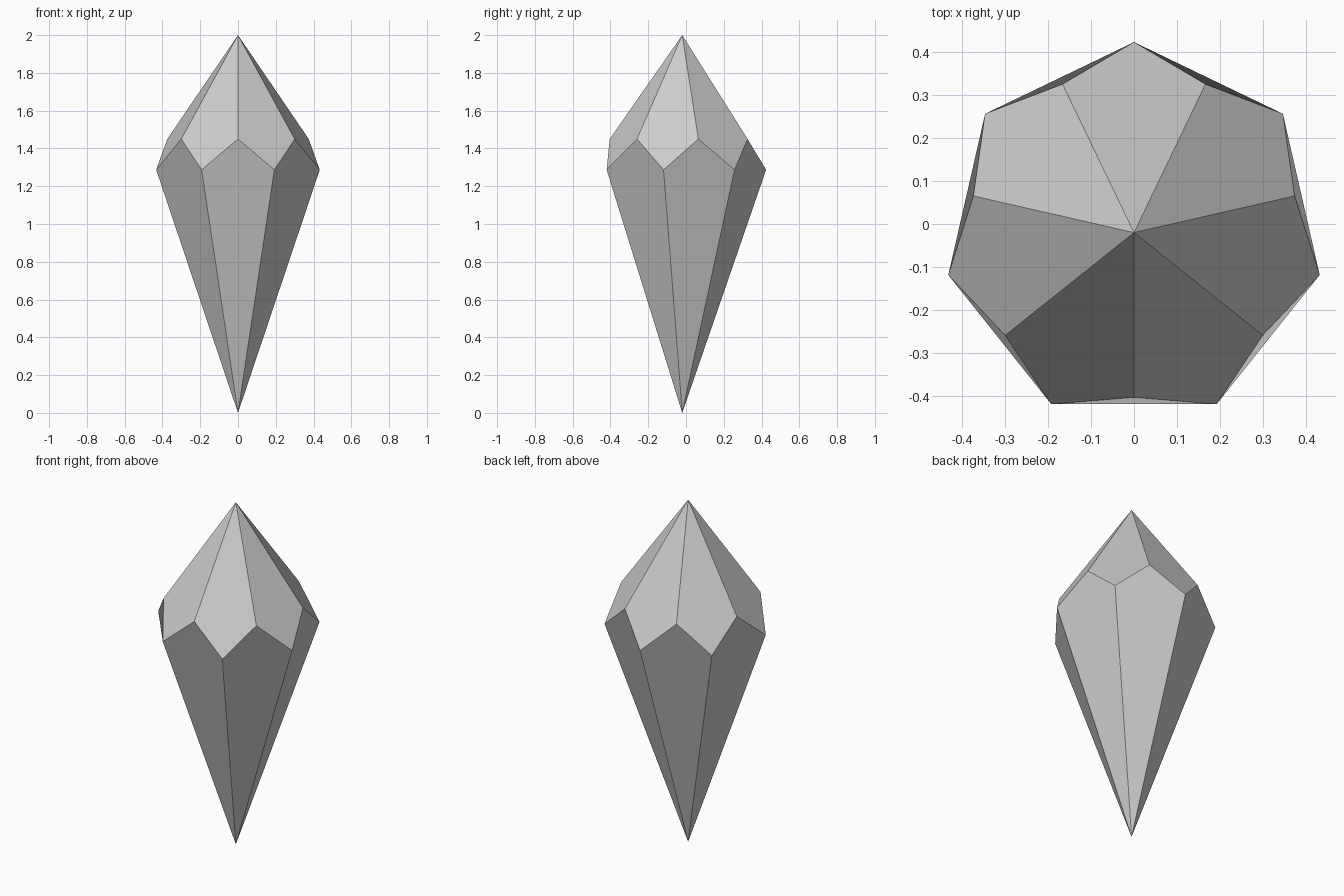
import bpy
import bmesh
from math import pi, cos, sin

cube = bpy.data.objects.get("Cube")
if cube:
    bpy.data.objects.remove(cube, do_unlink=True)

SIDES = 7
CENTRE_Y = -0.02

# Material
grey = bpy.data.materials.new("pale grey")
grey.use_nodes = True
colour = (0.6, 0.6, 0.6, 1)
grey.diffuse_color = colour
grey.node_tree.nodes["Principled BSDF"].inputs["Base Color"].default_value = colour


def ring(bm, radius, z, start):
    """Evenly spaced vertices around the vertical axis."""
    angles = [start + 2 * pi * i / SIDES for i in range(SIDES)]
    return [bm.verts.new((radius * cos(a), CENTRE_Y + radius * sin(a), z)) for a in angles]


# Gem: two staggered rings joined to both tips by kite faces
bm = bmesh.new()
bottom = bm.verts.new((0, CENTRE_Y, 0))
top = bm.verts.new((0, CENTRE_Y, 2))
low = ring(bm, 0.444, 1.287, pi / 2)
high = ring(bm, 0.384, 1.45, pi / 2 + pi / SIDES)
for i in range(SIDES):
    j = (i + 1) % SIDES
    bm.faces.new((low[i], low[j], high[i], top)[1:2] + (high[j], top, high[i]))
    bm.faces.new((low[j], high[i], low[i], bottom))
bmesh.ops.recalc_face_normals(bm, faces=bm.faces)

mesh = bpy.data.meshes.new("crystal")
bm.to_mesh(mesh)
bm.free()
mesh.materials.append(grey)
crystal = bpy.data.objects.new("crystal", mesh)
bpy.context.collection.objects.link(crystal)
